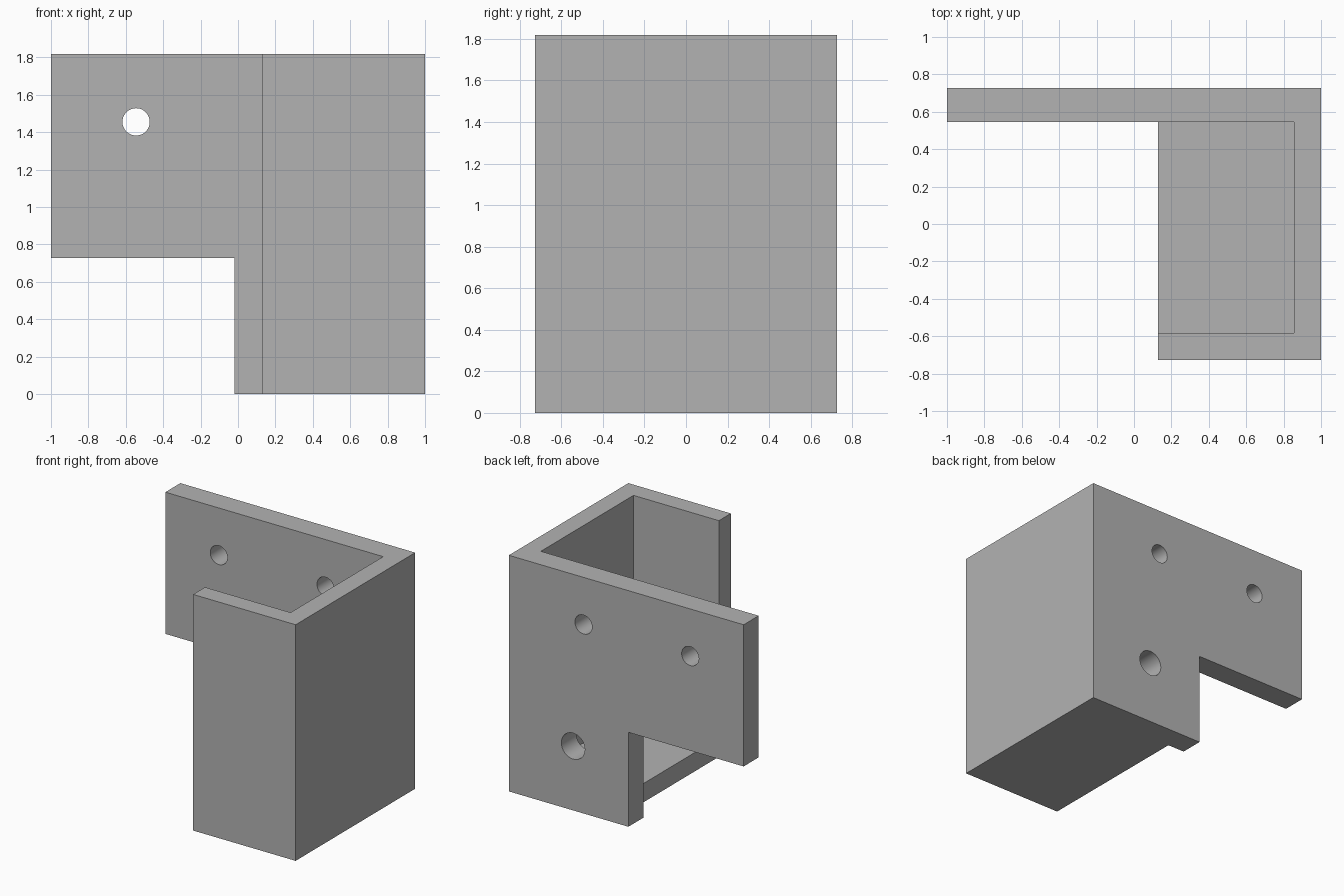
import bpy
import bmesh
import math
from mathutils import Matrix, Vector

cube = bpy.data.objects.get("Cube")
if cube:
    bpy.data.objects.remove(cube, do_unlink=True)

# Main dimensions
W, D, H = 1.0, 0.727, 1.818      # half width, half depth, height
PLATE, WALL = 0.182, 0.145       # back plate and channel wall thickness
CHANNEL_X = 0.127                # open edge of the channel
NOTCH_X, NOTCH_Z = -0.018, 0.727 # cut-out in the back plate
FAR = 2.5

grey = bpy.data.materials.new("plain grey")
grey.use_nodes = True
grey.diffuse_color = (0.45, 0.45, 0.45, 1)
grey.node_tree.nodes["Principled BSDF"].inputs["Base Color"].default_value = grey.diffuse_color


def add_object(name, bm):
    mesh = bpy.data.meshes.new(name)
    bm.to_mesh(mesh)
    bm.free()
    obj = bpy.data.objects.new(name, mesh)
    bpy.context.collection.objects.link(obj)
    obj.data.materials.append(grey)
    return obj


def box(name, low, high):
    low, high = Vector(low), Vector(high)
    bm = bmesh.new()
    place = Matrix.Translation((low + high) / 2) @ Matrix.Diagonal((high - low).to_4d())
    bmesh.ops.create_cube(bm, size=1, matrix=place)
    return add_object(name, bm)


def bolt_cutter(name, x, z, radius):
    bm = bmesh.new()
    place = Matrix.Translation((x, D - PLATE / 2, z)) @ Matrix.Rotation(math.pi / 2, 4, "X")
    bmesh.ops.create_cone(bm, cap_ends=True, segments=48, radius1=radius,
                          radius2=radius, depth=PLATE * 2, matrix=place)
    return add_object(name, bm)


def cut(target, cutter):
    cutter.hide_render = True
    mod = target.modifiers.new(cutter.name, "BOOLEAN")
    mod.operation = "DIFFERENCE"
    mod.solver = "EXACT"
    mod.object = cutter
    bpy.context.view_layer.objects.active = target
    bpy.ops.object.modifier_apply(modifier=mod.name)
    bpy.data.objects.remove(cutter, do_unlink=True)


# Solid block carved into a floored channel with a wide back plate
bracket = box("mounting_bracket", (-W, -D, 0), (W, D, H))
inner = D - PLATE
cut(bracket, box("side_clearance", (-FAR, -FAR, -1), (CHANNEL_X, inner, FAR)))
cut(bracket, box("channel_void", (0, WALL - D, WALL), (W - WALL, inner, FAR)))
cut(bracket, box("plate_notch", (-FAR, 0, -1), (NOTCH_X, FAR, NOTCH_Z)))

# Two small upper bolt holes and one larger lower hole
for x, z, radius in ((-0.545, 1.455, 0.073), (0.364, 1.455, 0.073), (0.453, 0.495, 0.1)):
    cut(bracket, bolt_cutter("bolt_hole", x, z, radius))

# Smooth hole walls, sharp edges elsewhere
bpy.ops.object.select_all(action="DESELECT")
bracket.select_set(True)
bpy.context.view_layer.objects.active = bracket
bpy.ops.object.shade_smooth_by_angle(angle=math.radians(30))
